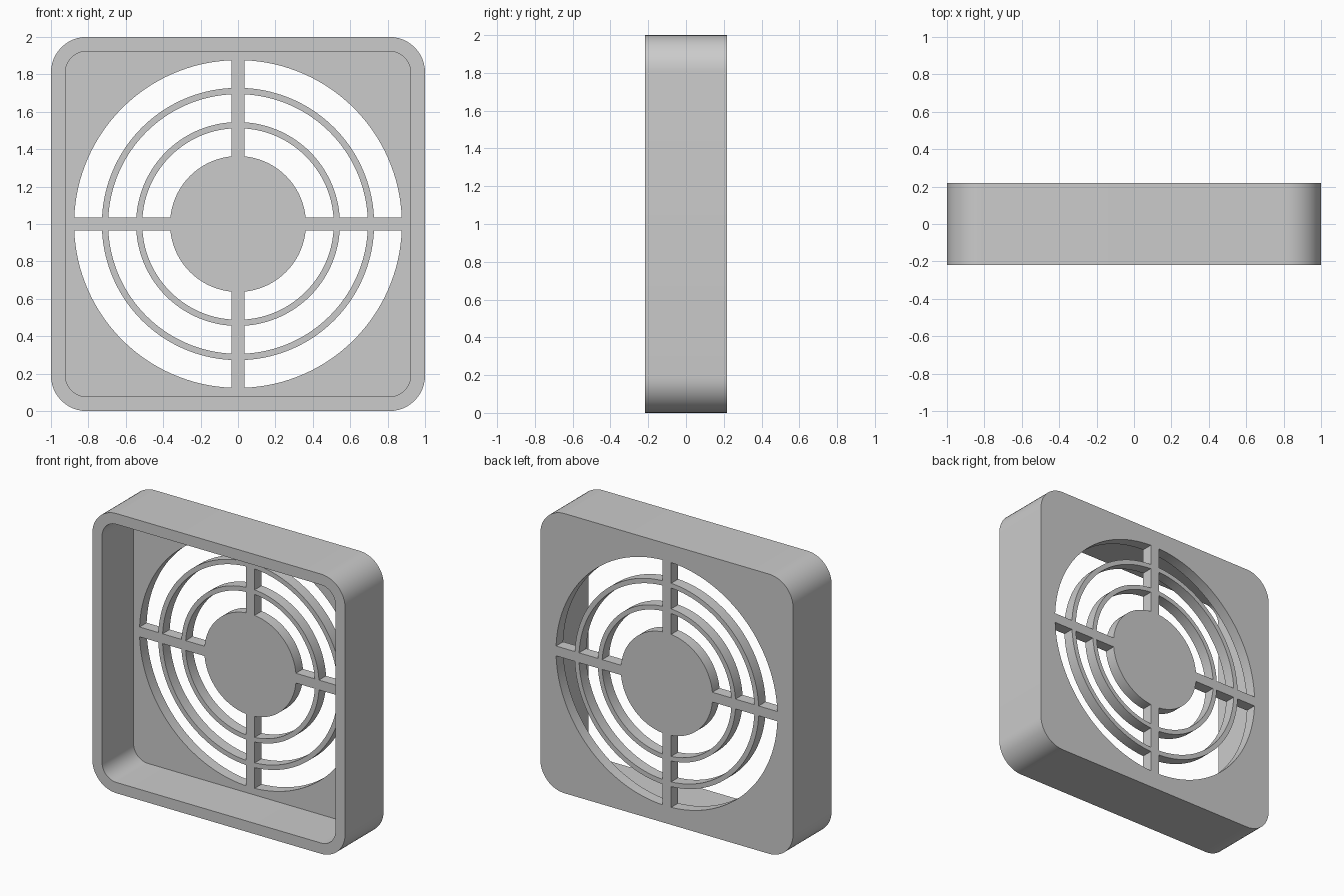
import bpy
import bmesh
from math import sin, cos, asin, pi

cube = bpy.data.objects.get("Cube")
if cube:
    bpy.data.objects.remove(cube, do_unlink=True)

FRONT, BACK = -0.218, 0.218
PLATE = 0.138          # inner face of the grille plate
SPOKE = 0.035          # half width of the spokes
CENTRE = 1.0           # height of the hub

grey = bpy.data.materials.new("grey plastic")
grey.use_nodes = True
grey.diffuse_color = (0.6, 0.6, 0.6, 1)
grey.node_tree.nodes["Principled BSDF"].inputs["Base Color"].default_value = (0.6, 0.6, 0.6, 1)


def arc(radius, start, end, steps, cx=0, cz=0):
    angles = [start + (end - start) * i / steps for i in range(steps + 1)]
    return [(cx + radius * cos(a), cz + radius * sin(a)) for a in angles]


def rounded_square(half, radius):
    points = []
    c = half - radius
    for k, (sx, sz) in enumerate([(1, 1), (-1, 1), (-1, -1), (1, -1)]):
        points += arc(radius, k * pi / 2, (k + 1) * pi / 2, 12, sx * c, sz * c)
    return points


def slot(inner, outer, quadrant):
    """Ring sector between two spokes."""
    turn = quadrant * pi / 2
    a, b = asin(SPOKE / outer), asin(SPOKE / inner)
    return (arc(outer, turn + a, turn + pi / 2 - a, 32)
            + arc(inner, turn + pi / 2 - b, turn + b, 32))


def prisms(name, outlines, y0, y1):
    """Extrude outlines in the xz plane from y0 to y1."""
    bm = bmesh.new()
    for outline in outlines:
        face = bm.faces.new([bm.verts.new((x, y0, CENTRE + z)) for x, z in outline])
        extruded = bmesh.ops.extrude_face_region(bm, geom=[face])["geom"]
        moved = [v for v in extruded if isinstance(v, bmesh.types.BMVert)]
        bmesh.ops.translate(bm, verts=moved, vec=(0, y1 - y0, 0))
    bmesh.ops.recalc_face_normals(bm, faces=bm.faces)
    mesh = bpy.data.meshes.new(name)
    bm.to_mesh(mesh)
    bm.free()
    mesh.materials.append(grey)
    obj = bpy.data.objects.new(name, mesh)
    bpy.context.collection.objects.link(obj)
    return obj


def cut(target, cutter):
    cutter.hide_render = True
    bpy.context.view_layer.objects.active = target
    mod = target.modifiers.new(cutter.name, "BOOLEAN")
    mod.operation = "DIFFERENCE"
    mod.solver = "EXACT"
    mod.object = cutter
    bpy.ops.object.modifier_apply(modifier=mod.name)
    bpy.data.objects.remove(cutter, do_unlink=True)


# Solid rounded housing
cover = prisms("fan_guard", [rounded_square(1.0, 0.19)], FRONT, BACK)

# Open front pocket, leaving the rim walls and the back plate
cut(cover, prisms("pocket_cutter", [rounded_square(0.923, 0.113)], FRONT - 0.1, PLATE))

# Air slots, leaving the hub, two rings and four spokes
bands = [(0.363, 0.512), (0.545, 0.694), (0.728, 0.876)]
slots = [slot(r0, r1, q) for r0, r1 in bands for q in range(4)]
cut(cover, prisms("slot_cutter", slots, PLATE - 0.1, BACK + 0.1))

# Smooth curved walls with crisp edges
bpy.ops.object.select_all(action="DESELECT")
cover.select_set(True)
bpy.context.view_layer.objects.active = cover
bpy.ops.object.shade_smooth_by_angle()
